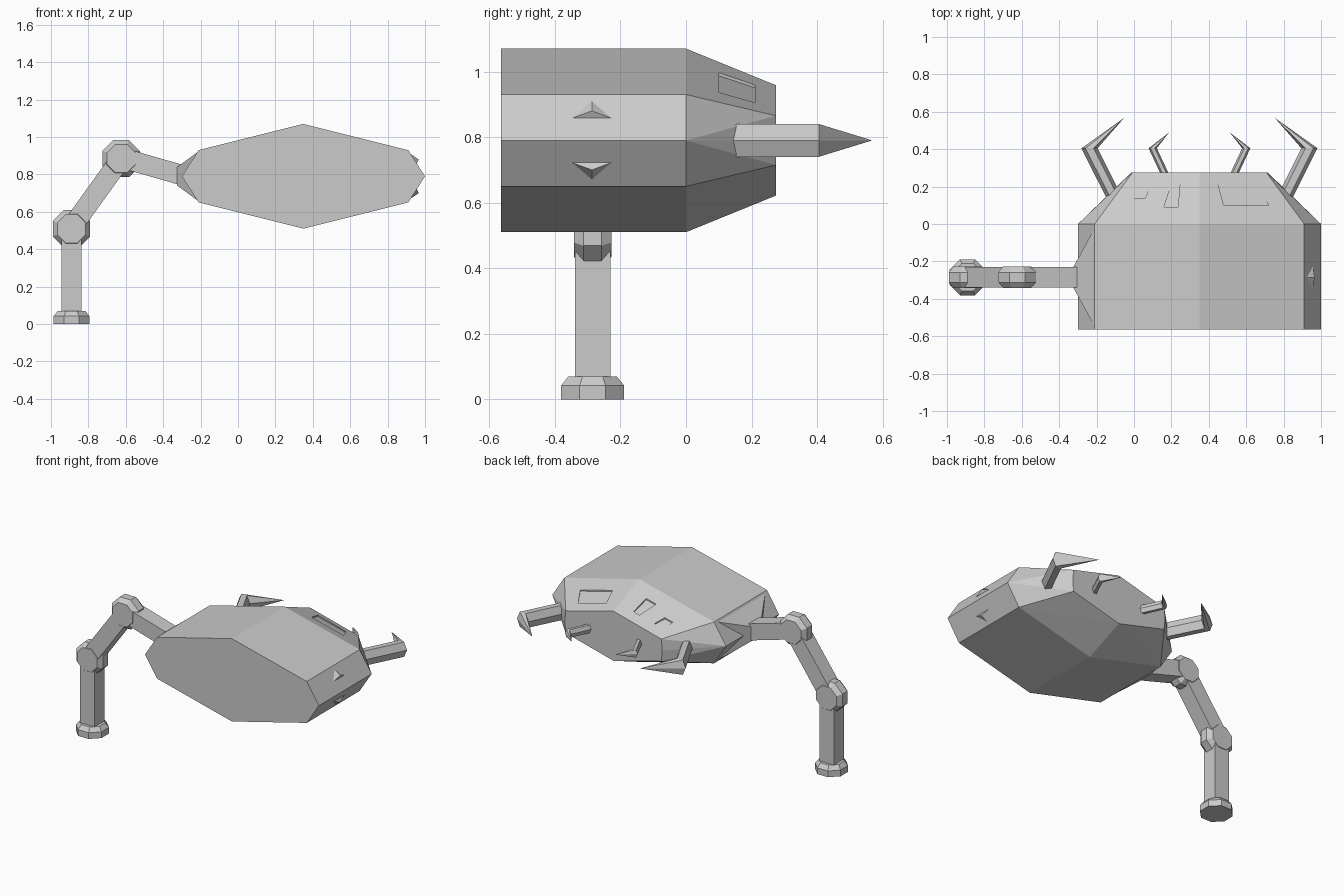
import bpy, bmesh, math
from mathutils import Vector

if "Cube" in bpy.data.objects:
    bpy.data.objects.remove(bpy.data.objects["Cube"])

LEG_Y = -0.285


def hull(name, pts):
    """Convex flat-faced solid around a few points."""
    bm = bmesh.new()
    for p in pts:
        bm.verts.new(p)
    res = bmesh.ops.convex_hull(bm, input=bm.verts[:])
    junk = [g for g in res["geom_interior"] if isinstance(g, bmesh.types.BMVert) and g.is_valid]
    if junk:
        bmesh.ops.delete(bm, geom=junk, context='VERTS')
    bmesh.ops.dissolve_limit(bm, angle_limit=math.radians(1), verts=bm.verts[:], edges=bm.edges[:])
    bmesh.ops.recalc_face_normals(bm, faces=bm.faces[:])
    me = bpy.data.meshes.new(name)
    bm.to_mesh(me)
    bm.free()
    ob = bpy.data.objects.new(name, me)
    bpy.context.collection.objects.link(ob)
    return ob


def octagon(hw, shoulder, hz, shz, y):
    """Body cross-section: half width, shoulder half width, half height, shoulder half height."""
    prof = [(hw, 0), (shoulder, shz), (0, hz), (-shoulder, shz),
            (-hw, 0), (-shoulder, -shz), (0, -hz), (shoulder, -shz)]
    return [(0.35 + x, y, 0.79 + z) for x, z in prof]


def limb(name, a, b, w=0.054):
    """Square bar between two (x, z) points in the leg plane."""
    a, b = Vector(a), Vector(b)
    d = (b - a).normalized()
    n = Vector((-d.y, d.x)) * w
    pts = [p + n * s for p in (a, b) for s in (-1, 1)]
    return hull(name, [(p.x, LEG_Y + y, p.y) for p in pts for y in (-0.054, 0.054)])


def ring(r, n=8):
    return [(r * math.cos((i + .5) * math.tau / n), r * math.sin((i + .5) * math.tau / n)) for i in range(n)]


def joint(name, cx, cz):
    """Bevelled octagonal disc across the leg."""
    pts = []
    for r, h in ((0.082, 0.057), (0.108, 0.027), (0.108, -0.027), (0.082, -0.057)):
        pts += [(cx + x, LEG_Y + h, cz + z) for x, z in ring(r)]
    return hull(name, pts)


# Body: eight-sided shell tapering at the rear
body = hull("body", octagon(0.65, 0.56, 0.28, 0.14, -0.565) + octagon(0.65, 0.56, 0.28, 0.14, 0)
            + octagon(0.365, 0.358, 0.168, 0.075, 0.275))

# Shallow recessed panels on the rear slope
panels = [[(0.45, 0.21), (0.66, 0.21), (0.72, 0.10), (0.48, 0.10)],
          [(0.20, 0.21), (0.245, 0.21), (0.235, 0.09), (0.16, 0.09)],
          [(0.03, 0.21), (0.09, 0.21), (0.06, 0.14), (0.0, 0.14)]]
for i, quad in enumerate(panels):
    pts = [(x, y, 1.07 - 0.25 * abs(x - 0.35) - 0.4 * y + d) for x, y in quad for d in (-0.01, 0.06)]
    cutter = hull(f"panel_cutter_{i}", pts)
    cutter.hide_render = True
    cutter.hide_set(True)
    mod = body.modifiers.new("panel", 'BOOLEAN')
    mod.operation, mod.object, mod.solver = 'DIFFERENCE', cutter, 'EXACT'

# Hip socket swelling out of the left side
hull("hip_socket", [(-0.215, y, z) for y in (-0.03, -0.54) for z in (0.66, 0.92)]
     + [(-0.325, LEG_Y + y, z) for y in (-0.054, 0.054) for z in (0.74, 0.84)])

# Leg: thigh, knee, shin, ankle, lower leg, foot
limb("thigh", (-0.26, 0.785), (-0.625, 0.89))
joint("knee", -0.625, 0.885)
limb("shin", (-0.625, 0.885), (-0.88, 0.53))
joint("ankle", -0.89, 0.51)
limb("lower_leg", (-0.89, 0.55), (-0.89, 0.04))
hull("foot", [(-0.89 + x, LEG_Y + y, z) for r, z in ((0.104, 0), (0.104, 0.042), (0.08, 0.07))
              for x, y in ring(r)])

# Small studs on the right side
for name, s in (("upper_stud", 1), ("lower_stud", -1)):
    stud = [(0.955, -0.355, 0.065), (0.955, -0.22, 0.065), (0.915, -0.287, 0.125),
            (0.966, -0.287, 0.09), (0.92, -0.287, 0.08)]
    hull(name, [(x, y, 0.79 + s * z) for x, y, z in stud])


def claw(name, root, elbow, tip, w, h):
    """Hexagonal arm with a pointed hook."""
    sec = [(-w, 0), (-w / 2, h), (w / 2, h), (w, 0), (w / 2, -h), (-w / 2, -h)]

    def at(p):
        return [(p[0] + x, p[1], 0.79 + z) for x, z in sec]
    hull(name + "_arm", at(root) + at(elbow))
    hull(name + "_hook", at(elbow) + [(tip[0], tip[1], 0.79)])


# Claws mirrored about the body centre
for side, s in (("left", -1), ("right", 1)):
    def m(dx, y):
        return (0.35 + s * dx, y)
    claw(side + "_large_claw", m(0.45, 0.13), m(0.588, 0.405), m(0.402, 0.568), 0.043, 0.05)
    claw(side + "_small_claw", m(0.182, 0.26), m(0.25, 0.405), m(0.162, 0.49), 0.022, 0.027)
